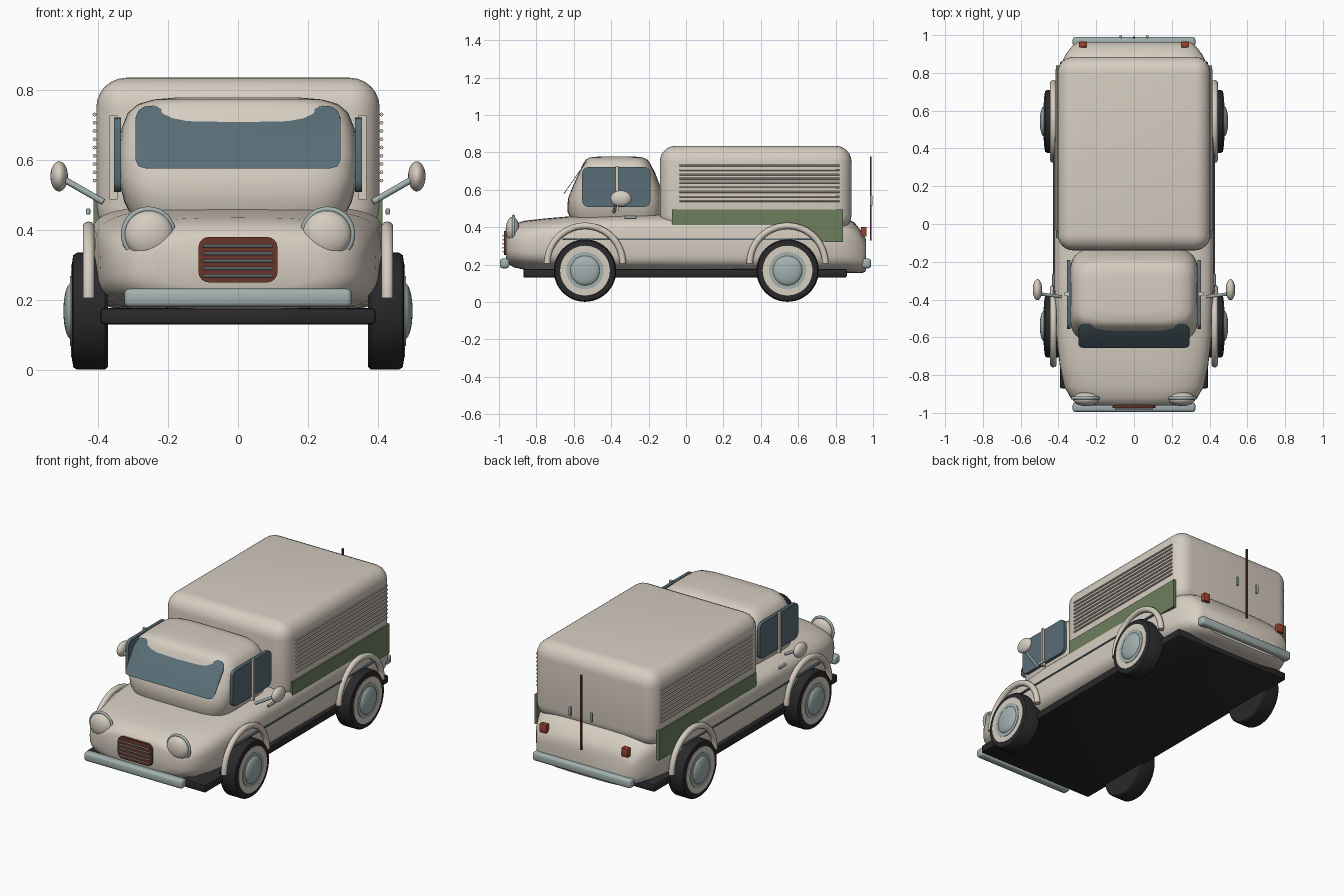
import bpy, bmesh, math
from mathutils import Vector, Matrix

if "Cube" in bpy.data.objects:
    bpy.data.objects.remove(bpy.data.objects["Cube"])


def material(name, color):
    m = bpy.data.materials.new(name)
    m.diffuse_color = (*color, 1)
    m.use_nodes = True
    m.node_tree.nodes["Principled BSDF"].inputs["Base Color"].default_value = m.diffuse_color
    return m


CREAM = material("cream paint", (0.67, 0.61, 0.53))
GLASS = material("blue grey glass", (0.10, 0.155, 0.185))
GREEN = material("green panel", (0.155, 0.215, 0.112))
CHROME = material("chrome grey", (0.36, 0.44, 0.43))
MAROON = material("grille maroon", (0.14, 0.035, 0.023))
RED = material("lamp red", (0.33, 0.055, 0.03))
BLACK = material("black rubber", (0.022, 0.022, 0.024))


def finish(bm, name, mat):
    bmesh.ops.recalc_face_normals(bm, faces=bm.faces)
    me = bpy.data.meshes.new(name)
    bm.to_mesh(me)
    bm.free()
    me.materials.append(mat)
    ob = bpy.data.objects.new(name, me)
    bpy.context.collection.objects.link(ob)
    return ob


def box(name, lo, hi, mat, bevel=0, axis=None, seg=4):
    """Box between two corners; bevels all edges or only those along one axis."""
    bm = bmesh.new()
    bmesh.ops.create_cube(bm, size=1)
    for v in bm.verts:
        v.co = Vector([lo[i] + (v.co[i] + 0.5) * (hi[i] - lo[i]) for i in range(3)])
    if bevel:
        edges = [e for e in bm.edges if axis is None
                 or abs((e.verts[0].co - e.verts[1].co).normalized()[axis]) > 0.9]
        bmesh.ops.bevel(bm, geom=edges, offset=bevel, segments=seg,
                        profile=0.5, affect='EDGES', clamp_overlap=True)
    return finish(bm, name, mat)


def ball(name, center, radii, mat):
    bm = bmesh.new()
    bmesh.ops.create_uvsphere(bm, u_segments=24, v_segments=14, radius=1)
    bm.transform(Matrix.Translation(center) @ Matrix.Diagonal((*radii, 1)))
    return finish(bm, name, mat)


def rod(name, a, b, r, mat, sides=10):
    a, b = Vector(a), Vector(b)
    bm = bmesh.new()
    bmesh.ops.create_cone(bm, cap_ends=True, segments=sides, radius1=r, radius2=r,
                          depth=(b - a).length)
    rot = (b - a).to_track_quat('Z', 'Y').to_matrix().to_4x4()
    bm.transform(Matrix.Translation((a + b) / 2) @ rot)
    return finish(bm, name, mat)


def loft(name, rings, mat):
    """Skin a list of equal-length closed rings and cap both ends."""
    bm = bmesh.new()
    rows = [[bm.verts.new(p) for p in ring] for ring in rings]
    for r0, r1 in zip(rows, rows[1:]):
        for i in range(len(r0)):
            j = (i + 1) % len(r0)
            bm.faces.new((r0[i], r0[j], r1[j], r1[i]))
    bm.faces.new(rows[0])
    bm.faces.new(rows[-1])
    return finish(bm, name, mat)


def oval(w, h, n, count=48):
    """Superellipse outline."""
    pts = []
    for i in range(count):
        t = 2 * math.pi * i / count
        c, s = math.cos(t), math.sin(t)
        pts.append((w * math.copysign(abs(c) ** (2 / n), c),
                    h * math.copysign(abs(s) ** (2 / n), s)))
    return pts


def arc_tube(name, center, radius, r, plane, mat, sweep=2 * math.pi, steps=32):
    """Tube bent along an arc; plane is 'yz' (wheel arch) or 'xz' (lamp rim)."""
    rings = []
    for i in range(steps + 1):
        a = sweep * i / steps
        ring = []
        for k in range(10):
            b = 2 * math.pi * k / 10
            d, off = radius + r * math.cos(b), r * math.sin(b)
            u, z = d * math.cos(a), d * math.sin(a)
            p = (off, u, z) if plane == 'yz' else (u, off, z)
            ring.append(Vector(center) + Vector(p))
        rings.append(ring)
    return loft(name, rings, mat)


# Lower body: y, half width, bottom, top, squareness
BODY = [(-0.962, 0.24, 0.235, 0.375, 3), (-0.95, 0.29, 0.205, 0.395, 3),
        (-0.92, 0.335, 0.185, 0.418, 3), (-0.86, 0.37, 0.172, 0.435, 3.2),
        (-0.75, 0.393, 0.168, 0.447, 3.6), (-0.6, 0.41, 0.165, 0.46, 4.2),
        (-0.3, 0.423, 0.165, 0.468, 5), (0.5, 0.423, 0.16, 0.468, 5),
        (0.7, 0.412, 0.157, 0.465, 4.5), (0.84, 0.39, 0.155, 0.455, 4),
        (0.9, 0.36, 0.155, 0.425, 4), (0.945, 0.325, 0.155, 0.37, 4),
        (0.962, 0.30, 0.165, 0.335, 4)]
loft("lower_body", [[(x, y, (z0 + z1) / 2 + z) for x, z in oval(w, (z1 - z0) / 2, n)]
                    for y, w, z0, z1, n in BODY], CREAM)

# Cab: height, half width, front y, back y
CAB = [(0.43, 0.30, -0.61, -0.13), (0.48, 0.325, -0.633, -0.12),
       (0.55, 0.342, -0.632, -0.12), (0.62, 0.342, -0.605, -0.138),
       (0.69, 0.333, -0.573, -0.165), (0.735, 0.315, -0.552, -0.188),
       (0.76, 0.285, -0.538, -0.205), (0.773, 0.24, -0.515, -0.23),
       (0.778, 0.18, -0.46, -0.28)]
loft("cab", [[(x, (f + b) / 2 + y, z) for x, y in oval(w, (b - f) / 2, 5)]
             for z, w, f, b in CAB], CREAM)

# Cargo box and underside
box("cargo_box", (-0.405, -0.14, 0.38), (0.405, 0.885, 0.835), CREAM, 0.085, seg=6)
box("chassis", (-0.393, -0.87, 0.13), (0.393, 0.86, 0.177), BLACK, 0.01, seg=2)

# Sloping windscreen with a wavy top edge
half = [(0, 0.576), (0.265, 0.576), (0.284, 0.582), (0.293, 0.60), (0.293, 0.715),
        (0.285, 0.735), (0.268, 0.747), (0.24, 0.75), (0.20, 0.742), (0.15, 0.735),
        (0.08, 0.732), (0, 0.731)]
outline = half + [(-x, z) for x, z in half[-2:0:-1]]
loft("windscreen", [[(x, -0.657 + (z - 0.576) * 0.7 + d, z + d * 0.7) for x, z in outline]
                    for d in (0, 0.008)], GLASS)

# Grille and its bars
box("grille", (-0.113, -0.973, 0.25), (0.113, -0.94, 0.38), MAROON, 0.03, axis=1)
for i in range(5):
    z = 0.268 + 0.0215 * i
    rod("grille_bar", (-0.1, -0.978, z), (0.1, -0.978, z), 0.004, CHROME, 8)

# Bumpers
for name, y0, y1 in (("front_bumper", -0.995, -0.945), ("rear_bumper", 0.94, 0.99)):
    box(name, (-0.325, y0, 0.18), (0.325, y1, 0.232), CHROME, 0.015, seg=3)

# Rear door seam
box("rear_door_seam", (-0.005, 0.983, 0.33), (0.005, 0.992, 0.777), MAROON)

for s in (-1, 1):
    def sbox(name, x0, x1, ys, zs, mat, bevel=0, axis=None):
        lo, hi = sorted((s * x0, s * x1))
        return box(name, (lo, ys[0], zs[0]), (hi, ys[1], zs[1]), mat, bevel, axis)

    # Side window, pillar, door handle, belt trim and green panel
    sbox("side_window", 0.335, 0.354, (-0.555, -0.19), (0.508, 0.722), GLASS, 0.035, 0)
    sbox("window_pillar", 0.345, 0.367, (-0.378, -0.362), (0.487, 0.727), CREAM)
    sbox("door_handle", 0.422, 0.434, (-0.33, -0.265), (0.444, 0.462), CHROME, 0.004)
    sbox("belt_trim", 0.415, 0.428, (-0.66, 0.68), (0.331, 0.339), GLASS)
    sbox("green_panel", 0.395, 0.413, (-0.075, 0.84), (0.32, 0.495), GREEN)

    # Cargo louvres
    for i in range(9):
        z = 0.541 + 0.0236 * i
        rod("louvre", (s * 0.41, -0.035, z), (s * 0.41, 0.82, z), 0.0055, CREAM, 8)

    # Wing mirror
    rod("mirror_arm", (s * 0.385, -0.385, 0.48), (s * 0.5, -0.37, 0.546), 0.009, CHROME)
    ball("mirror", (s * 0.511, -0.348, 0.553), (0.025, 0.056, 0.043), CREAM)

    # Headlamp with rim
    ball("headlamp", (s * 0.254, -0.927, 0.387), (0.07, 0.037, 0.068), CREAM)
    arc_tube("headlamp_rim", (s * 0.256, -0.922, 0.388), 0.071, 0.008, 'xz', CHROME)

    # Tail lamp and rear door handle
    box("tail_lamp", (s * 0.27 - 0.022, 0.935, 0.35), (s * 0.27 + 0.022, 0.966, 0.402),
        RED, 0.005, seg=2)
    box("rear_handle", (s * 0.07 - 0.007, 0.983, 0.515), (s * 0.07 + 0.007, 0.998, 0.57),
        CHROME, 0.003, seg=2)

    # Wheels and arches
    for y in (-0.54, 0.543):
        z = 0.168
        tyre = [(0.372, 0.14), (0.372, 0.16), (0.38, 0.167), (0.46, 0.167),
                (0.471, 0.16), (0.474, 0.14), (0.474, 0.12)]
        loft("tyre", [[(s * x, y + r * math.cos(a * math.pi / 24),
                        z + r * math.sin(a * math.pi / 24)) for a in range(48)]
                      for x, r in tyre], BLACK)
        rod("whitewall", (s * 0.44, y, z), (s * 0.477, y, z), 0.133, CREAM, 40)
        rod("wheel_rim", (s * 0.44, y, z), (s * 0.48, y, z), 0.1, CHROME, 40)
        ball("hub_cap", (s * 0.477, y, z), (0.022, 0.08, 0.08), CHROME)
        arc_tube("wheel_arch", (s * 0.427, y, 0.205), 0.202, 0.0175, 'yz', CREAM, math.pi)

# Smooth shading with crisp corners
for ob in bpy.data.objects:
    ob.select_set(True)
    bpy.context.view_layer.objects.active = ob
bpy.ops.object.shade_smooth_by_angle(angle=math.radians(38))
